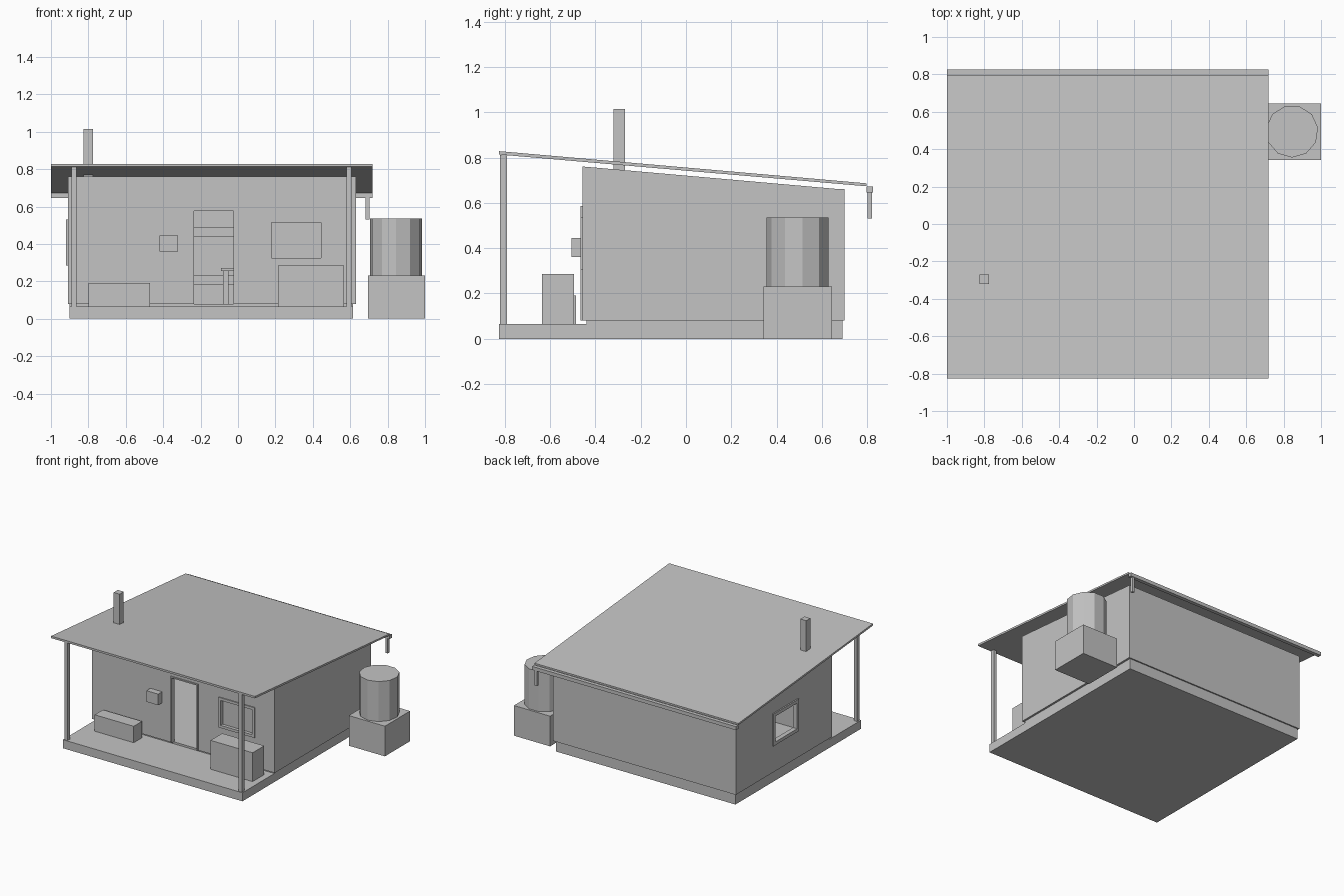
import bpy, bmesh
from math import pi

cube = bpy.data.objects.get("Cube")
if cube:
    bpy.data.objects.remove(cube, do_unlink=True)

mat = bpy.data.materials.new("plain grey")
mat.use_nodes = True
GREY = (0.55, 0.55, 0.55, 1)
mat.diffuse_color = GREY
mat.node_tree.nodes["Principled BSDF"].inputs["Base Color"].default_value = GREY


def finish(name, bm):
    bmesh.ops.recalc_face_normals(bm, faces=bm.faces)
    me = bpy.data.meshes.new(name)
    bm.to_mesh(me)
    bm.free()
    me.materials.append(mat)
    ob = bpy.data.objects.new(name, me)
    bpy.context.scene.collection.objects.link(ob)
    return ob


def add_box(bm, x, y, z):
    """Box from (min, max) ranges."""
    vs = bmesh.ops.create_cube(bm, size=1)["verts"]
    for v in vs:
        v.co = [sum(r) / 2 + c * (r[1] - r[0]) for r, c in zip((x, y, z), v.co)]


def box(name, x, y, z):
    bm = bmesh.new()
    add_box(bm, x, y, z)
    return finish(name, bm)


def boxes(name, parts):
    bm = bmesh.new()
    for p in parts:
        add_box(bm, *p)
    return finish(name, bm)


def prism(name, x, profile):
    """Side profile of (y, z) points extruded along x."""
    bm = bmesh.new()
    face = bm.faces.new([bm.verts.new((x[0], y, z)) for y, z in profile])
    ext = bmesh.ops.extrude_face_region(bm, geom=[face])["geom"]
    for v in ext:
        if isinstance(v, bmesh.types.BMVert):
            v.co.x = x[1]
    return finish(name, bm)


def cut(ob, x, y, z):
    """Cut a box-shaped opening."""
    cutter = box("opening_cutter", x, y, z)
    cutter.hide_render = True
    mod = ob.modifiers.new("opening", "BOOLEAN")
    mod.operation, mod.solver, mod.object = "DIFFERENCE", "EXACT", cutter
    bpy.context.view_layer.objects.active = ob
    bpy.ops.object.modifier_apply(modifier=mod.name)
    bpy.data.objects.remove(cutter, do_unlink=True)


L, R = -0.91, 0.63          # outer wall faces
T = 0.025                   # wall thickness
FLOOR, EAVE, TOP = 0.08, 0.66, 0.76

# Slab: veranda and raised house floor
box("veranda_slab", (-0.9, 0.615), (-0.825, -0.44), (0, 0.065))
box("house_floor", (-0.9, 0.615), (-0.44, 0.69), (0, FLOOR))

# Front wall with door and window openings
DOOR, DOOR_Z = (-0.245, -0.015), (FLOOR, 0.585)
WIN, WIN_Z = (0.16, 0.465), (0.305, 0.535)
front = prism("front_wall", (L, R), [(-0.457, FLOOR), (-0.43, FLOOR), (-0.43, TOP - 0.002), (-0.457, TOP)])
cut(front, DOOR, (-0.6, -0.3), (FLOOR - 0.05, DOOR_Z[1]))
cut(front, WIN, (-0.6, -0.3), WIN_Z)

# Back and side walls
box("back_wall", (L, R), (0.68, 0.70), (FLOOR, EAVE))
box("right_wall", (R - T, R), (-0.43, 0.68), (FLOOR, EAVE))
left = box("left_wall", (L, L + T), (-0.43, 0.68), (FLOOR, EAVE))
SIDE_WIN, SIDE_Z = (-0.05, 0.26), (0.285, 0.53)
cut(left, (L - 0.1, L + 0.1), SIDE_WIN, SIDE_Z)
for name, x in (("left_gable", (L, L + T)), ("right_gable", (R - T, R))):
    prism(name, x, [(-0.43, EAVE), (0.68, EAVE), (-0.43, TOP - 0.002)])


# Frames
def frame(u, z, b, place):
    bars = [((u[0], u[0] + b), z), ((u[1] - b, u[1]), z),
            ((u[0] + b, u[1] - b), (z[1] - b, z[1]))]
    if z[0] > FLOOR:
        bars.append(((u[0] + b, u[1] - b), (z[0], z[0] + b)))
    return [place(*bar) for bar in bars]


on_front = lambda u, z: (u, (-0.465, -0.43), z)
on_left = lambda u, z: ((L - 0.01, L + T), u, z)
boxes("door_frame", frame(DOOR, DOOR_Z, 0.01, on_front))
boxes("front_window_frame", frame(WIN, WIN_Z, 0.02, on_front))
box("front_window_pane", WIN, (-0.44, -0.432), WIN_Z)
boxes("side_window_frame", frame(SIDE_WIN, SIDE_Z, 0.025, on_left))

# Roof, posts, gutter and downpipe
prism("roof", (-1, 0.72), [(-0.825, 0.813), (0.797, 0.673), (0.797, 0.686), (-0.825, 0.828)])
for name, x in (("left_post", -0.877), ("right_post", 0.593)):
    box(name, (x - 0.013, x + 0.013), (-0.82, -0.79), (0.065, 0.812))
box("gutter", (-1, 0.72), (0.797, 0.825), (0.645, 0.672))
box("downpipe", (0.683, 0.702), (0.8, 0.82), (0.53, 0.645))

# Chimney
box("chimney", (-0.825, -0.775), (-0.32, -0.27), (0.745, 1.015))

# Water tank on its stand
box("tank_stand", (0.695, 1.0), (0.342, 0.645), (0, 0.23))
bpy.ops.mesh.primitive_cylinder_add(vertices=11, radius=0.14, depth=0.305,
                                    location=(0.845, 0.495, 0.3825), rotation=(0, 0, pi / 11))
tank = bpy.context.object
tank.name = "water_tank"
tank.data.materials.append(mat)

# Veranda furniture
box("storage_chest", (0.213, 0.568), (-0.635, -0.495), (0.065, 0.285))
box("low_bench", (-0.8, -0.47), (-0.585, -0.485), (0.065, 0.19))
box("wall_cabinet", (-0.42, -0.32), (-0.505, -0.455), (0.36, 0.445))

# Interior bunk and stool
boxes("bunk_bed", [((-0.6, 0.1), (0.48, 0.67), z) for z in ((0.18, 0.235), (0.44, 0.49))]
      + [((x, x + 0.03), (y, y + 0.03), (FLOOR, 0.5)) for x in (-0.63, 0.1) for y in (0.48, 0.64)])
boxes("stool", [((-0.09, 0.06), (0.2, 0.35), (0.255, 0.27))]
      + [((x, x + 0.03), (y, y + 0.03), (FLOOR, 0.255)) for x in (-0.08, 0.02) for y in (0.21, 0.31)])
